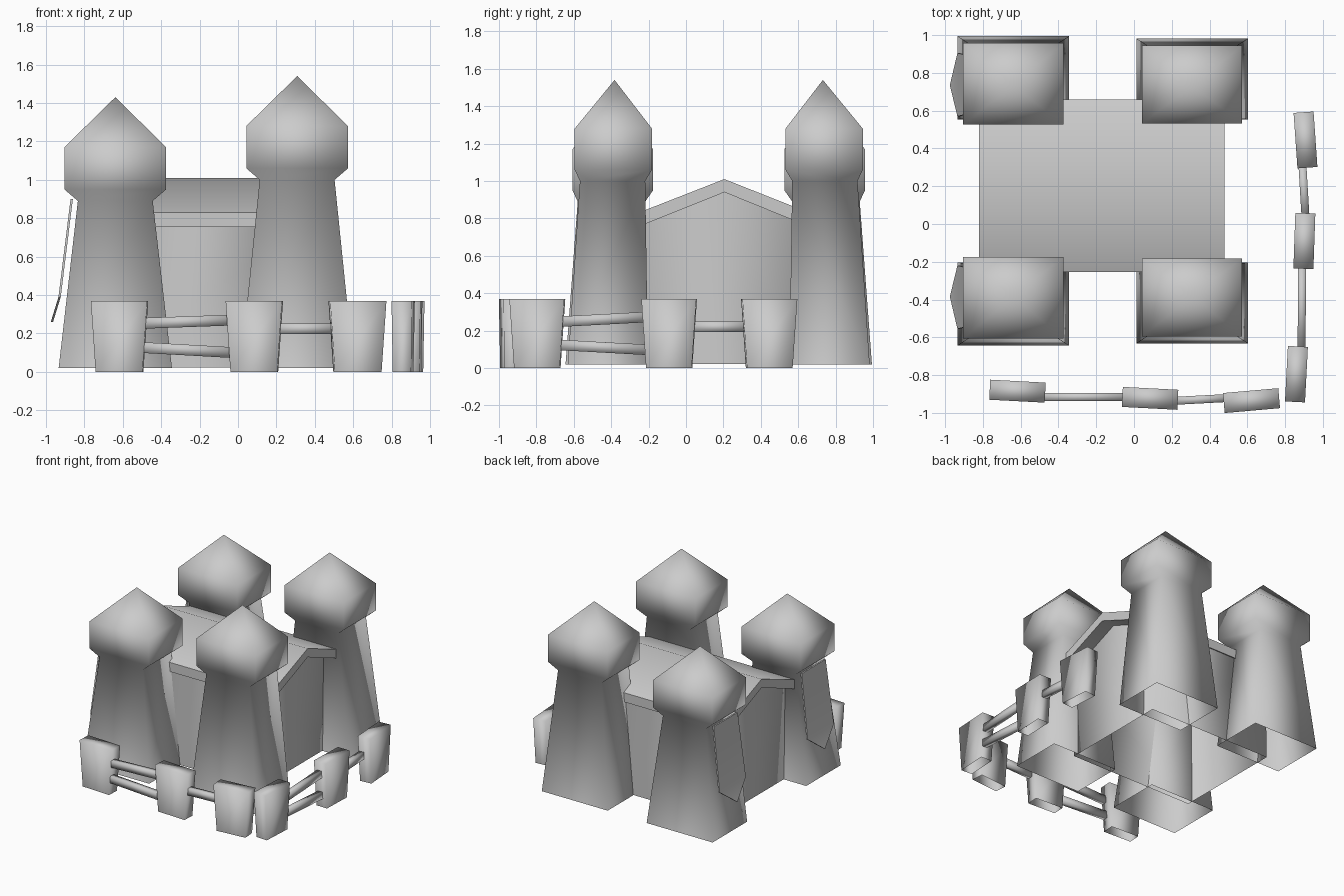
import bpy, bmesh
from math import radians
from mathutils import Vector, Matrix

if "Cube" in bpy.data.objects:
    bpy.data.objects.remove(bpy.data.objects["Cube"])

YC = 0.175   # mirror line of front and back towers


def make(name, verts, faces, smooth=180):
    me = bpy.data.meshes.new(name)
    me.from_pydata(verts, [], faces)
    bm = bmesh.new()
    bm.from_mesh(me)
    bmesh.ops.recalc_face_normals(bm, faces=bm.faces)
    bm.to_mesh(me)
    bm.free()
    ob = bpy.data.objects.new(name, me)
    bpy.context.collection.objects.link(ob)
    bpy.context.view_layer.objects.active = ob
    ob.select_set(True)
    bpy.ops.object.shade_smooth_by_angle(angle=radians(smooth))
    ob.select_set(False)
    return ob


def rings(levels):
    """Stacked rectangles (x0, x1, y0, y1, z) joined by side faces, open at both ends."""
    verts, faces = [], []
    for x0, x1, y0, y1, z in levels:
        verts += [(x0, y0, z), (x1, y0, z), (x1, y1, z), (x0, y1, z)]
    for k in range(len(levels) - 1):
        for i in range(4):
            j = (i + 1) % 4
            faces.append((4*k + i, 4*k + j, 4*k + 4 + j, 4*k + 4 + i))
    return verts, faces


def prism_x(name, profile, x0, x1, smooth=180):
    n = len(profile)
    verts = [(x, y, z) for x in (x0, x1) for y, z in profile]
    faces = [tuple(range(n)), tuple(range(n, 2*n))]
    faces += [(i, (i + 1) % n, n + (i + 1) % n, n + i) for i in range(n)]
    return make(name, verts, faces, smooth)


def mirrored(verts, back):
    return [(x, 2*YC - y, z) for x, y, z in verts] if back else verts


# Towers: flared base, neck, wide head and pointed top, open underneath
for side, cx, dz, grow in (("left", -0.639, -0.11, 0.012), ("right", 0.308, 0, 0)):
    for back in (False, True):
        v, f = rings([
            (cx - 0.295, cx + 0.295, -0.632 - grow, -0.203, 0.020),
            (cx - 0.195, cx + 0.195, -0.567 - grow, -0.218, 1.0 + dz),
            (cx - 0.265, cx + 0.265, -0.595 - grow, -0.182 + grow/2, 1.06 + dz),
            (cx - 0.265, cx + 0.265, -0.595 - grow, -0.182 + grow/2, 1.28 + dz)])
        v.append((cx, -0.382, 1.54 + dz))
        f += [(12 + i, 12 + (i + 1) % 4, 16) for i in range(4)]
        make(f"{side}_{'back' if back else 'front'}_tower", mirrored(v, back), f)

# Pointed banners hanging on the left towers, bent where the tip begins
outline = [(-0.872, -0.235, 0.90), (-0.872, -0.54, 0.90), (-0.935, -0.555, 0.39),
           (-0.975, -0.385, 0.26), (-0.935, -0.22, 0.39)]
for back in (False, True):
    v = outline + [(x + 0.012, y, z) for x, y, z in outline]
    f = [(0, 1, 2, 4), (2, 3, 4), (5, 6, 7, 9), (7, 8, 9)]
    f += [(i, (i + 1) % 5, 5 + (i + 1) % 5, 5 + i) for i in range(5)]
    make("back_banner" if back else "front_banner", mirrored(v, back), f, 30)

# Hall walls, open below and under the roof, nearly flush with the eaves
hall = prism_x("hall_walls", [(-0.250, 0.022), (-0.240, 0.765), (0.205, 0.94),
                              (0.645, 0.765), (0.655, 0.022)], -0.735, 0.37)
bm = bmesh.new()
bm.from_mesh(hall.data)
bmesh.ops.delete(bm, geom=[p for p in bm.faces if abs(p.normal.z) > 0.5], context='FACES')
bm.to_mesh(hall.data)
bm.free()

# Gabled roof slab
prism_x("roof", [(-0.255, 0.755), (-0.255, 0.83), (0.205, 1.01), (0.66, 0.83),
                 (0.66, 0.755), (0.205, 0.94)], -0.82, 0.48, 50)

# Fence posts: tapered blocks, open underneath
posts = [(-0.617, -0.885, -3), (0.085, -0.923, -3), (0.622, -0.935, 5),
         (0.908, 0.445, 94), (0.902, -0.09, 88), (0.860, -0.795, 87)]
for k, (x, y, rot) in enumerate(posts):
    v, f = rings([(-0.122, 0.122, -0.048, 0.048, 0), (-0.147, 0.147, -0.053, 0.053, 0.37)])
    f.append((4, 5, 6, 7))
    m = Matrix.Translation((x, y, 0)) @ Matrix.Rotation(radians(rot), 4, 'Z')
    make(f"fence_post_{k}", [m @ Vector(p) for p in v], f)

# Fence rails between neighbouring posts
rails = [((-0.52, -0.916, 0.252), (-0.02, -0.916, 0.27)),
         ((-0.52, -0.916, 0.128), (-0.02, -0.916, 0.10)),
         ((0.18, -0.938, 0.225), (0.52, -0.92, 0.225)),
         ((0.909, 0.02, 0.22), (0.890, 0.34, 0.22)),
         ((0.887, -0.69, 0.247), (0.890, -0.20, 0.273)),
         ((0.887, -0.69, 0.124), (0.890, -0.20, 0.097))]
for k, (a, b) in enumerate(rails):
    a, b = Vector(a), Vector(b)
    side = (b - a).cross(Vector((0, 0, 1))).normalized() * 0.021
    up = Vector((0, 0, 0.028))
    v = [p + s*side + u*up for p in (a, b) for s, u in ((-1, -1), (1, -1), (1, 1), (-1, 1))]
    f = [(0, 1, 2, 3), (4, 5, 6, 7)]
    f += [(i, (i + 1) % 4, 4 + (i + 1) % 4, 4 + i) for i in range(4)]
    make(f"fence_rail_{k}", v, f)
